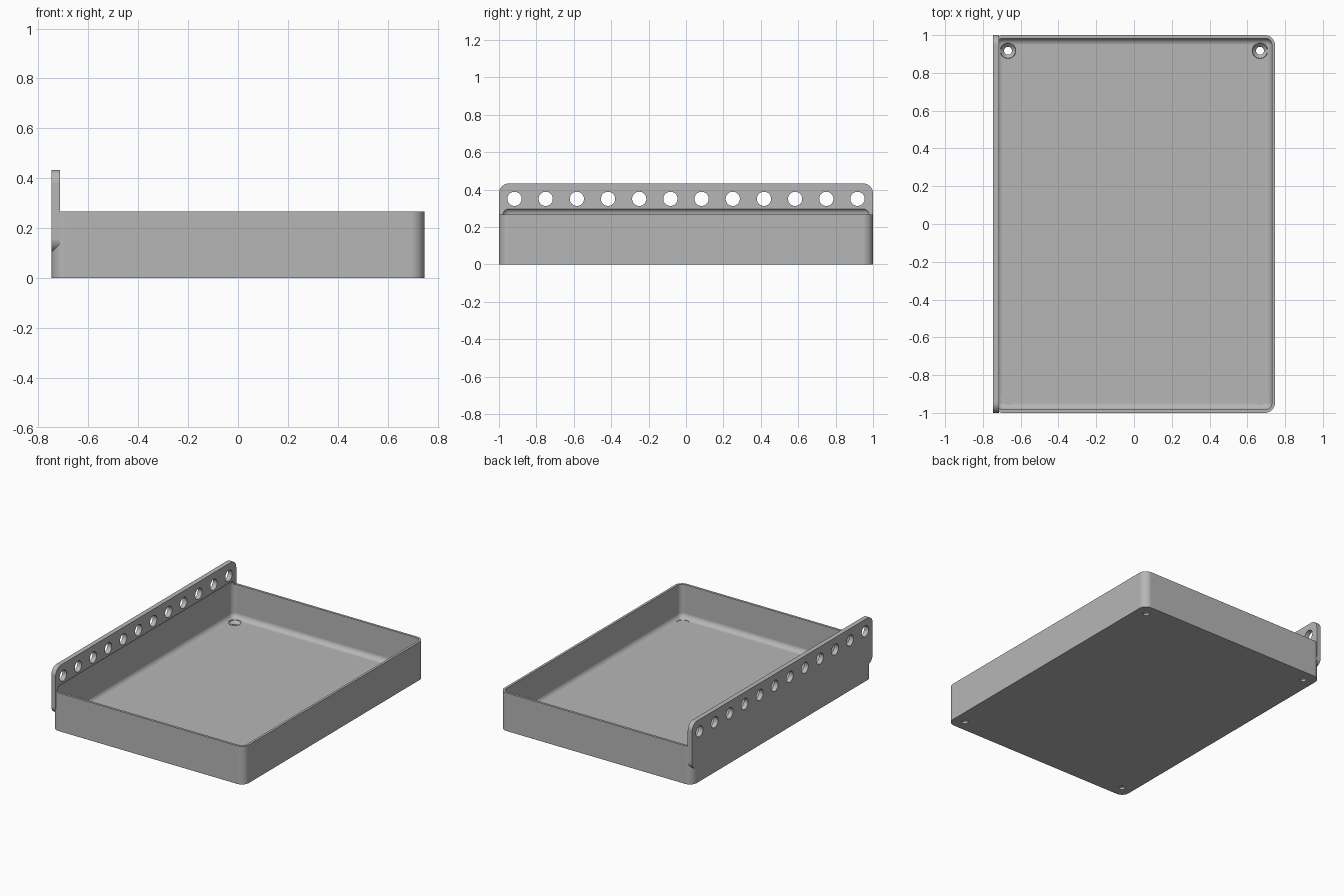
import bpy, bmesh, math
from mathutils import Matrix

if "Cube" in bpy.data.objects:
    bpy.data.objects.remove(bpy.data.objects["Cube"], do_unlink=True)

grey = bpy.data.materials.new("plain_grey")
grey.use_nodes = True
grey.diffuse_color = (0.47, 0.47, 0.47, 1)
grey.node_tree.nodes["Principled BSDF"].inputs["Base Color"].default_value = (0.47, 0.47, 0.47, 1)


def finish(name, bm):
    mesh = bpy.data.meshes.new(name)
    bm.to_mesh(mesh)
    bm.free()
    mesh.materials.append(grey)
    obj = bpy.data.objects.new(name, mesh)
    bpy.context.collection.objects.link(obj)
    return obj


def rounded_box(name, lo, hi, radius, axis=None):
    """Box with rounded edges: all of them, or only those along one axis."""
    bm = bmesh.new()
    bmesh.ops.create_cube(bm, size=1)
    for v in bm.verts:
        for i in range(3):
            v.co[i] = lo[i] if v.co[i] < 0 else hi[i]
    edges = [e for e in bm.edges if axis is None
             or abs((e.verts[0].co - e.verts[1].co).normalized()[axis]) > 0.9]
    bmesh.ops.bevel(bm, geom=edges, offset=radius, segments=10, profile=0.5,
                    affect='EDGES', clamp_overlap=True)
    return finish(name, bm)


def add_cone(bm, x, y, z0, z1, r0, r1):
    bmesh.ops.create_cone(bm, cap_ends=True, segments=40, radius1=r0, radius2=r1,
                          depth=z1 - z0,
                          matrix=Matrix.Translation((x, y, (z0 + z1) / 2)))


def boolean(target, other, operation):
    mod = target.modifiers.new(operation.lower(), 'BOOLEAN')
    mod.operation = operation
    mod.solver = 'EXACT'
    mod.object = other
    bpy.context.view_layer.objects.active = target
    bpy.ops.object.modifier_apply(modifier=mod.name)
    bpy.data.objects.remove(other, do_unlink=True)


# Main dimensions
X, Y = 0.747, 1.0
WALL, FLOOR, RIM = 0.0167, 0.0333, 0.267
PLATE_X = -X + 0.0333
HOLE_X, HOLE_Y = 0.667, 0.917

# Tray block joined with the tall mounting plate on its right side
tray = rounded_box("tray_with_mounting_plate", (-X, -Y, 0), (X, Y, RIM), 0.055, axis=2)
plate = rounded_box("mounting_plate", (-X, -Y, 0.104), (PLATE_X, Y, 0.434), 0.055, axis=0)
boolean(tray, plate, 'UNION')

# Hollow with rounded edges, reaching slightly up into the plate
hollow = rounded_box("hollow", (-X + WALL, -Y + WALL, FLOOR),
                     (X - WALL, Y - WALL, 0.303), 0.036)
boolean(tray, hollow, 'DIFFERENCE')

# Countersunk screw holes in the floor corners
for part in ("bore", "countersink", "screw_head"):
    bm = bmesh.new()
    for sx in (-1, 1):
        for sy in (-1, 1):
            x, y = sx * HOLE_X, sy * HOLE_Y
            if part == "bore":
                add_cone(bm, x, y, -0.05, 0.1, 0.021, 0.021)
            elif part == "countersink":
                add_cone(bm, x, y, 0.01, FLOOR, 0.018, 0.041)
            else:
                add_cone(bm, x, y, FLOOR - 0.001, 0.08, 0.041, 0.041)
    boolean(tray, finish(part, bm), 'DIFFERENCE')

# Row of twelve holes through the plate
bm = bmesh.new()
for i in range(12):
    y = -HOLE_Y + i * 2 * HOLE_Y / 11
    bmesh.ops.create_cone(bm, cap_ends=True, segments=40, radius1=0.038, radius2=0.038,
                          depth=0.2, matrix=Matrix.Translation((-X, y, 0.351))
                          @ Matrix.Rotation(math.pi / 2, 4, 'Y'))
boolean(tray, finish("plate_holes", bm), 'DIFFERENCE')

# Smooth the rounds, keep flat faces flat and edges sharp
bpy.ops.object.select_all(action='DESELECT')
tray.select_set(True)
bpy.context.view_layer.objects.active = tray
bpy.ops.object.shade_smooth_by_angle(angle=math.radians(30))
weighted = tray.modifiers.new("flat_face_normals", 'WEIGHTED_NORMAL')
weighted.keep_sharp = True
